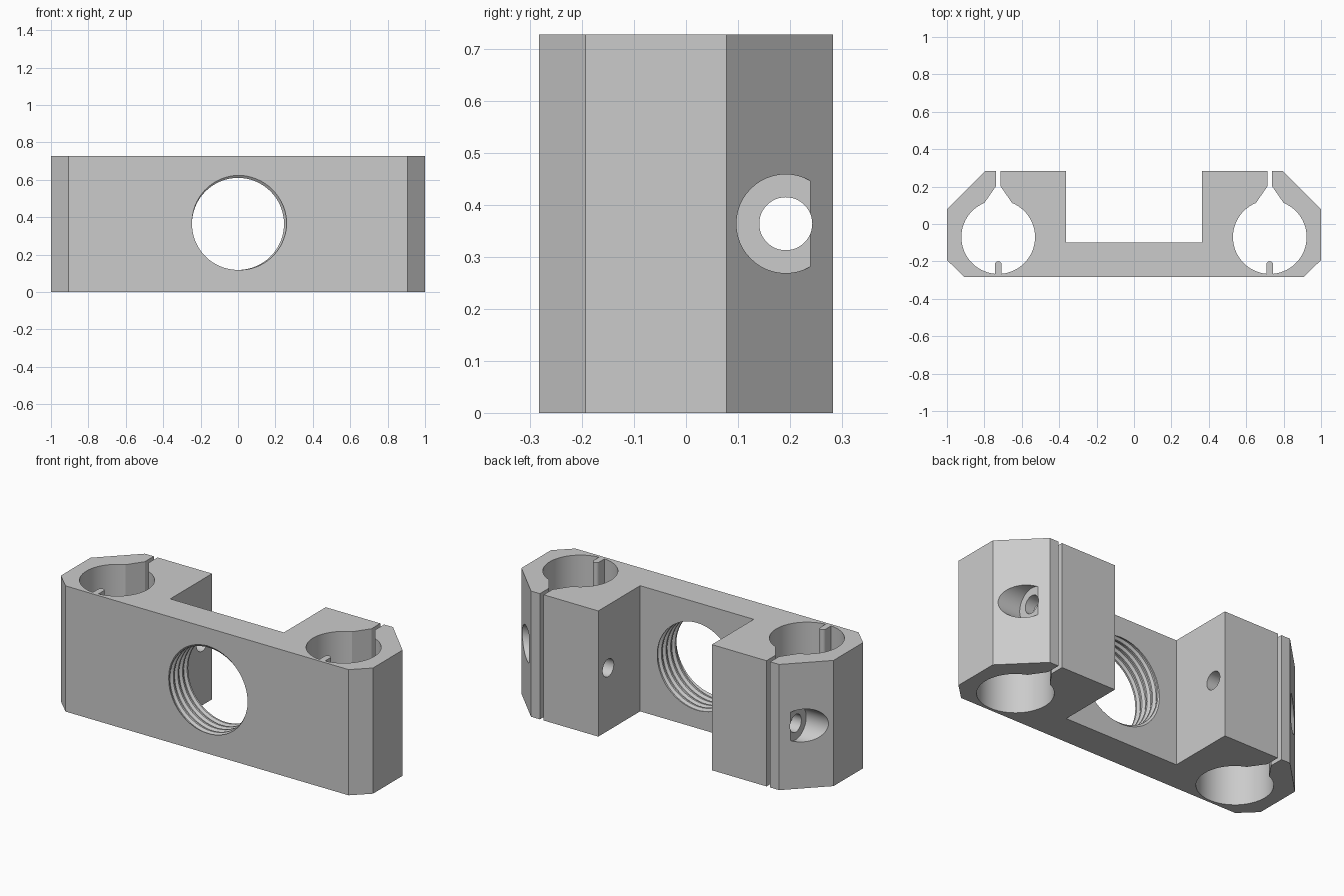
import bpy, bmesh, math
from mathutils import Matrix

if "Cube" in bpy.data.objects:
    bpy.data.objects.remove(bpy.data.objects["Cube"])

H = 0.728            # height of the bracket
MID = H / 2          # height of all cross holes
CX, CY, R = 0.726, -0.07, 0.197   # clamp bores
BOLT_Y = 0.192

grey = bpy.data.materials.new("grey")
grey.diffuse_color = (0.6, 0.6, 0.6, 1)
grey.use_nodes = True
grey.node_tree.nodes["Principled BSDF"].inputs["Base Color"].default_value = grey.diffuse_color


def make_object(name, bm):
    bmesh.ops.recalc_face_normals(bm, faces=bm.faces[:])
    mesh = bpy.data.meshes.new(name)
    bm.to_mesh(mesh)
    bm.free()
    mesh.materials.append(grey)
    ob = bpy.data.objects.new(name, mesh)
    bpy.context.collection.objects.link(ob)
    return ob


def prism(name, outline, z0, z1):
    bm = bmesh.new()
    face = bm.faces.new([bm.verts.new((x, y, z0)) for x, y in outline])
    ext = bmesh.ops.extrude_face_region(bm, geom=[face])
    top = [v for v in ext["geom"] if isinstance(v, bmesh.types.BMVert)]
    bmesh.ops.translate(bm, verts=top, vec=(0, 0, z1 - z0))
    return make_object(name, bm)


def cylinder_x(name, radius, x0, x1, segments=48):
    bm = bmesh.new()
    place = Matrix.Translation(((x0 + x1) / 2, BOLT_Y, MID)) @ Matrix.Rotation(math.pi / 2, 4, 'Y')
    bmesh.ops.create_cone(bm, cap_ends=True, segments=segments, radius1=radius,
                          radius2=radius, depth=x1 - x0, matrix=place)
    return make_object(name, bm)


def thread_cutter(name, r_in, r_out, pitch, y0, turns, n=64):
    """Closed helical rod along y with a trapezoid thread of four rows per turn."""
    bm = bmesh.new()
    radii = (r_in, r_in, r_out, r_out)
    rows = 4 * turns
    cols = []
    for i in range(n):
        a = -2 * math.pi * i / n
        count = rows + 1 + (4 if i == 0 else 0)
        cols.append([bm.verts.new((radii[k % 4] * math.cos(a),
                                   y0 + pitch * (i / n + k / 4),
                                   MID + radii[k % 4] * math.sin(a))) for k in range(count)])
    cols.append(cols[0][4:])          # the seam joins one turn further on
    for a, b in zip(cols, cols[1:]):
        for k in range(rows):
            bm.faces.new((a[k], b[k], b[k + 1], a[k + 1]))
    for end, y in ((0, y0 - pitch), (rows, y0 + pitch * (turns + 2))):
        loop = [c[end] for c in cols] + [cols[0][end + j] for j in (3, 2, 1)]
        hub = bm.verts.new((0, y, MID))
        for p, q in zip(loop, loop[1:] + loop[:1]):
            bm.faces.new((hub, p, q))
    return make_object(name, bm)


def cut(target, cutter):
    mod = target.modifiers.new("cut", 'BOOLEAN')
    mod.operation = 'DIFFERENCE'
    mod.solver = 'EXACT'
    mod.object = cutter
    bpy.context.view_layer.objects.active = target
    bpy.ops.object.modifier_apply(modifier=mod.name)
    bpy.data.objects.remove(cutter)


def smooth(ob):
    bpy.ops.object.select_all(action='DESELECT')
    ob.select_set(True)
    bpy.context.view_layer.objects.active = ob
    bpy.ops.object.shade_smooth_by_angle(angle=math.radians(25))


# Body outline: right half with slotted clamp bore, then mirrored
half = [(0.907, -0.283), (1, -0.193), (1, 0.078), (0.795, 0.283),
        (CX + 0.012, 0.283), (CX + 0.012, 0.202)]
start = math.acos(0.074 / R)
sweep = math.pi + 2 * start
for i in range(57):
    a = start - sweep * i / 56
    half.append((CX + R * math.cos(a), CY + R * math.sin(a)))
half += [(CX - 0.012, 0.202), (CX - 0.012, 0.283), (0.364, 0.283), (0.364, -0.1)]
body = prism("clamp_body", half + [(-x, y) for x, y in reversed(half)], 0, H)

# Threaded centre hole
PITCH = 0.042
cut(body, thread_cutter("thread_cutter", 0.246, 0.26, PITCH, -0.283 - 1.5 * PITCH, 7))

# Bolt holes and counterbores on both ends
for side in (-1, 1):
    for name, radius, near, far in (("bolt_cutter", 0.051, 0.3, 1.1),
                                    ("counterbore_cutter", 0.095, 0.838, 1.1)):
        x0, x1 = sorted((side * near, side * far))
        cut(body, cylinder_x(name, radius, x0, x1))
smooth(body)

# Round-nosed stop tabs in the upper part of the bores
W = 0.018
for side, name in ((-1, "left_stop_tab"), (1, "right_stop_tab")):
    cx = side * CX
    nose = [(cx + W * math.cos(math.pi * i / 10), -0.217 + W * math.sin(math.pi * i / 10))
            for i in range(11)]
    smooth(prism(name, [(cx - W, -0.268), (cx + W, -0.268)] + nose, 0.4, H))
